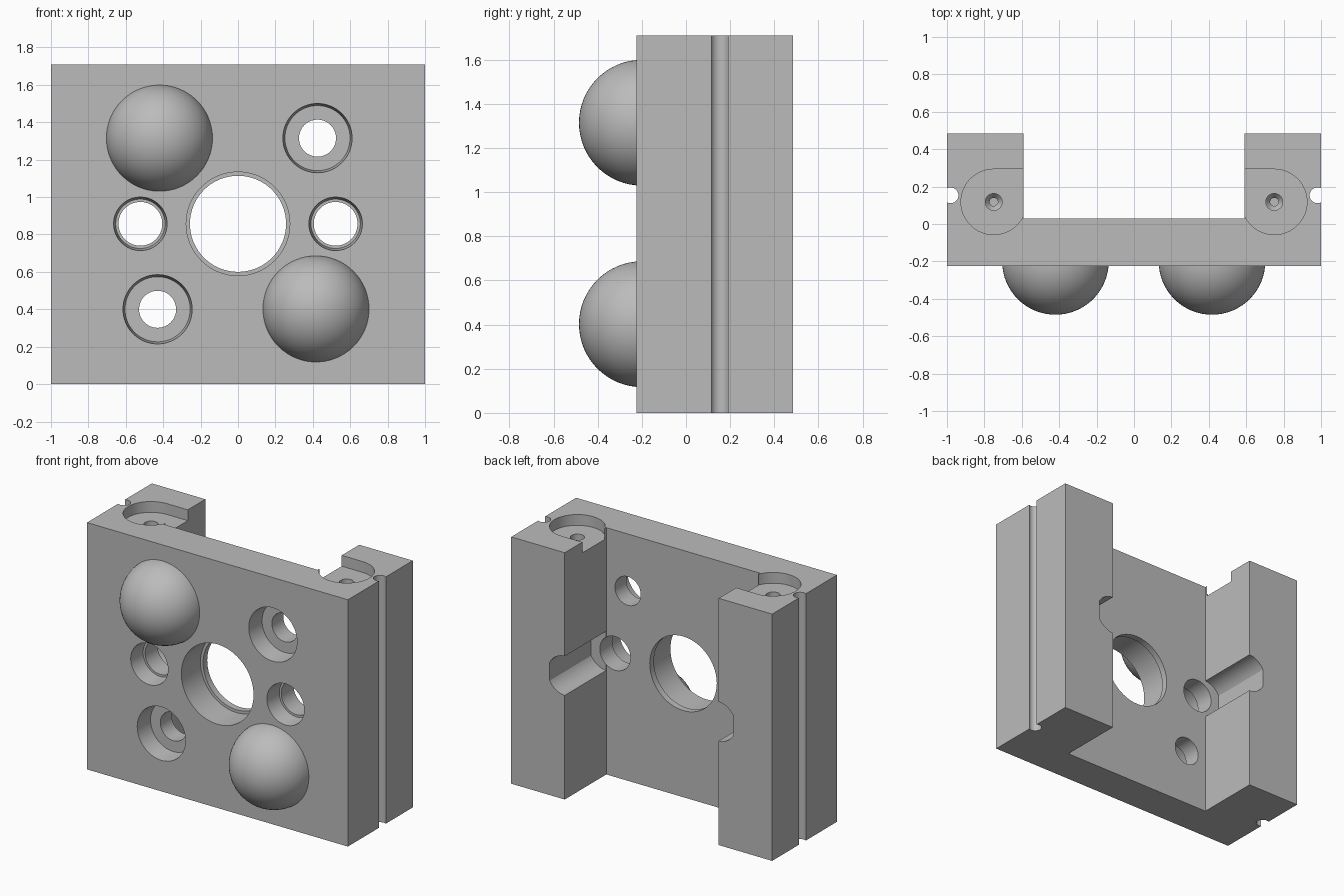
import bpy, bmesh, math
from mathutils import Matrix

if "Cube" in bpy.data.objects:
    bpy.data.objects.remove(bpy.data.objects["Cube"])

grey = bpy.data.materials.new("plain_grey")
grey.use_nodes = True
grey.diffuse_color = (0.5, 0.5, 0.5, 1)
grey.node_tree.nodes["Principled BSDF"].inputs["Base Color"].default_value = (0.5, 0.5, 0.5, 1)

SEGMENTS = 64
ALONG_Y = Matrix.Rotation(math.radians(-90), 4, 'X')   # local z becomes +y
HEIGHT = 1.71
FRONT, PLATE_BACK, BACK = -0.225, 0.03, 0.485


def finish(name, bm, matrix=Matrix()):
    bm.transform(matrix)
    bmesh.ops.recalc_face_normals(bm, faces=bm.faces)
    mesh = bpy.data.meshes.new(name)
    bm.to_mesh(mesh)
    bm.free()
    mesh.materials.append(grey)
    obj = bpy.data.objects.new(name, mesh)
    bpy.context.collection.objects.link(obj)
    return obj


def prism(name, outline, low, high, matrix=Matrix()):
    """Extrude a flat outline between two heights."""
    bm = bmesh.new()
    face = bm.faces.new([bm.verts.new((x, y, low)) for x, y in outline])
    new = bmesh.ops.extrude_face_region(bm, geom=[face])["geom"]
    bmesh.ops.translate(bm, vec=(0, 0, high - low),
                        verts=[v for v in new if isinstance(v, bmesh.types.BMVert)])
    return finish(name, bm, matrix)


def circle(radius, x=0, y=0):
    steps = [2 * math.pi * i / SEGMENTS for i in range(SEGMENTS)]
    return [(x + radius * math.cos(a), y + radius * math.sin(a)) for a in steps]


def turned(name, profile, matrix):
    """Closed stepped solid from (height, radius) pairs."""
    bm = bmesh.new()
    rings = [[bm.verts.new((x, y, h)) for x, y in circle(r)] for h, r in profile]
    for a, b in zip(rings, rings[1:]):
        for i in range(SEGMENTS):
            j = (i + 1) % SEGMENTS
            bm.faces.new((a[i], a[j], b[j], b[i]))
    bm.faces.new(rings[0])
    bm.faces.new(rings[-1])
    return finish(name, bm, matrix)


def cut(target, cutter):
    mod = target.modifiers.new("cut", 'BOOLEAN')
    mod.operation, mod.solver, mod.object = 'DIFFERENCE', 'EXACT', cutter
    bpy.context.view_layer.objects.active = target
    bpy.ops.object.modifier_apply(modifier=mod.name)
    bpy.data.objects.remove(cutter)


def smooth(obj):
    bpy.ops.object.select_all(action='DESELECT')
    obj.select_set(True)
    bpy.context.view_layer.objects.active = obj
    bpy.ops.object.shade_smooth_by_angle(angle=math.radians(30))


def bore(x, z, profile):
    steps = [(FRONT + d, r) for d, r in profile]
    cut(body, turned("bore_cutter", steps, Matrix.Translation((x, 0, z)) @ ALONG_Y))


# U-shaped body: front plate with two rear legs
half = [(0.59, PLATE_BACK), (0.59, BACK), (1, BACK), (1, FRONT)]
body = prism("body", half + [(-x, y) for x, y in reversed(half)], 0, HEIGHT)

# Central opening with a thin lip at the rear
bore(0, 0.857, [(-0.05, 0.277), (0.21, 0.277), (0.21, 0.257), (0.35, 0.257)])

# Counterbored screw holes on one diagonal
for x, z in ((0.425, 1.315), (-0.43, 0.40)):
    bore(x, z, [(-0.01, 0.186), (0.13, 0.174), (0.13, 0.099), (0.35, 0.099)])

for side in (-1, 1):
    # Rod holes beside the opening
    bore(side * 0.522, 0.857, [(-0.01, 0.144), (0.12, 0.132), (0.12, 0.117), (0.30, 0.117)])

    # Rod clearance along each leg, rounded with a flat end
    channel = [(side * min(x, 0.705), y) for x, y in circle(0.136, 0.585)
               if x < 0.705 or abs(y) < 0.08]
    flat = [p for p in channel if abs(p[0]) > 0.7049]
    low, high = min(p[1] for p in flat), max(p[1] for p in flat)
    channel = [p for p in channel if p not in flat or p[1] in (low, high)]
    cut(body, prism("channel_cutter", channel, PLATE_BACK + 0.001, BACK + 0.1,
                    Matrix.Translation((0, 0, 0.857)) @ ALONG_Y))

    # Magnet pocket in the top, open towards the middle
    cut(body, prism("pocket_cutter", circle(0.175, side * 0.75, 0.118),
                    HEIGHT - 0.075, HEIGHT + 0.1))
    slot = [(side * x, y) for x, y in ((0.5, 0.1), (0.75, 0.1), (0.75, 0.293), (0.5, 0.293))]
    cut(body, prism("slot_cutter", slot, HEIGHT - 0.075, HEIGHT + 0.1))

    # Blind pilot hole in the pocket floor
    cut(body, turned("pilot_cutter", [(-0.25, 0.022), (-0.15, 0.022), (-0.12, 0.045), (0.05, 0.045)],
                     Matrix.Translation((side * 0.75, 0.118, HEIGHT))))

    # Wire groove down the outer side
    cut(body, prism("groove_cutter", circle(0.042, side * 0.981, 0.153), -0.1, HEIGHT + 0.1))

smooth(body)

# Domes on the other diagonal, cut flat inside the plate
for name, x, z in (("upper_dome", -0.42, 1.315), ("lower_dome", 0.417, 0.402)):
    bm = bmesh.new()
    bmesh.ops.create_uvsphere(bm, u_segments=64, v_segments=32, radius=0.285)
    bmesh.ops.transform(bm, matrix=Matrix.Translation((x, -0.2, z)), verts=bm.verts)
    cutting = bmesh.ops.bisect_plane(bm, geom=bm.verts[:] + bm.edges[:] + bm.faces[:],
                                     plane_co=(0, -0.205, 0), plane_no=(0, 1, 0), clear_outer=True)
    bmesh.ops.holes_fill(bm, edges=[e for e in bm.edges if e.is_boundary])
    smooth(finish(name, bm))
